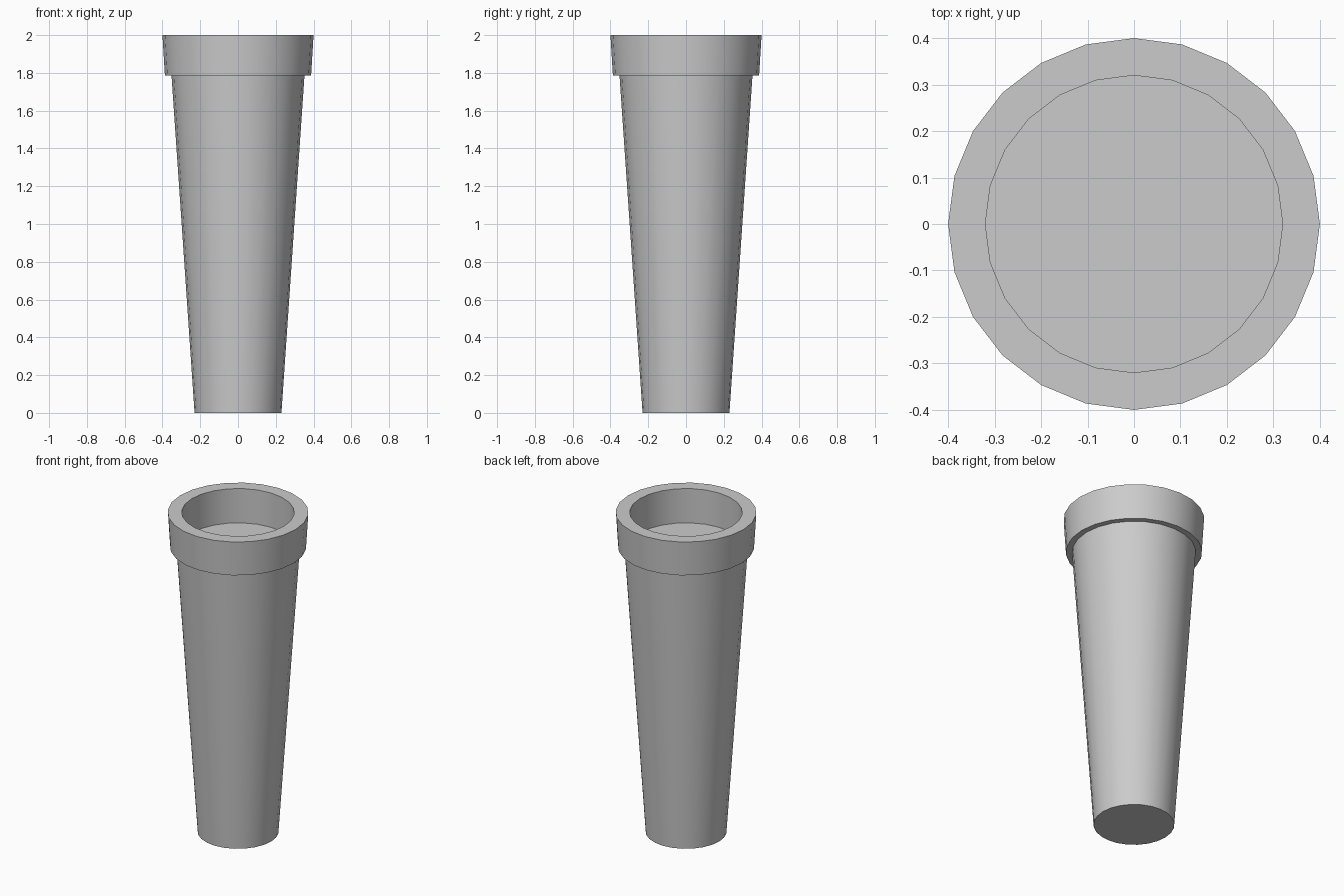
import bpy, bmesh, math

if "Cube" in bpy.data.objects:
    bpy.data.objects.remove(bpy.data.objects["Cube"])

SIDES = 24

def lathe(name, profile):
    """Revolve a (radius, z) profile around z and cap both ends."""
    bm = bmesh.new()
    rings = []
    for r, z in profile:
        rings.append([bm.verts.new((r * math.cos(2 * math.pi * i / SIDES),
                                    r * math.sin(2 * math.pi * i / SIDES), z))
                      for i in range(SIDES)])
    for low, high in zip(rings, rings[1:]):
        for i in range(SIDES):
            j = (i + 1) % SIDES
            bm.faces.new((low[i], low[j], high[j], high[i]))
    bm.faces.new(rings[0][::-1])
    bm.faces.new(rings[-1])
    mesh = bpy.data.meshes.new(name)
    bm.to_mesh(mesh)
    bm.free()
    obj = bpy.data.objects.new(name, mesh)
    bpy.context.collection.objects.link(obj)
    bpy.context.view_layer.objects.active = obj
    obj.select_set(True)
    bpy.ops.object.shade_smooth_by_angle(angle=math.radians(30))
    obj.select_set(False)
    return obj

# Tall planter: tapered body, overhanging rim, recessed flat fill
lathe("planter", [
    (0.23, 0.0),    # base
    (0.352, 1.785), # top of body
    (0.387, 1.785), # underside of rim
    (0.40, 2.0),    # outer lip
    (0.32, 2.0),    # inner lip
    (0.32, 1.785),  # recessed floor
])
